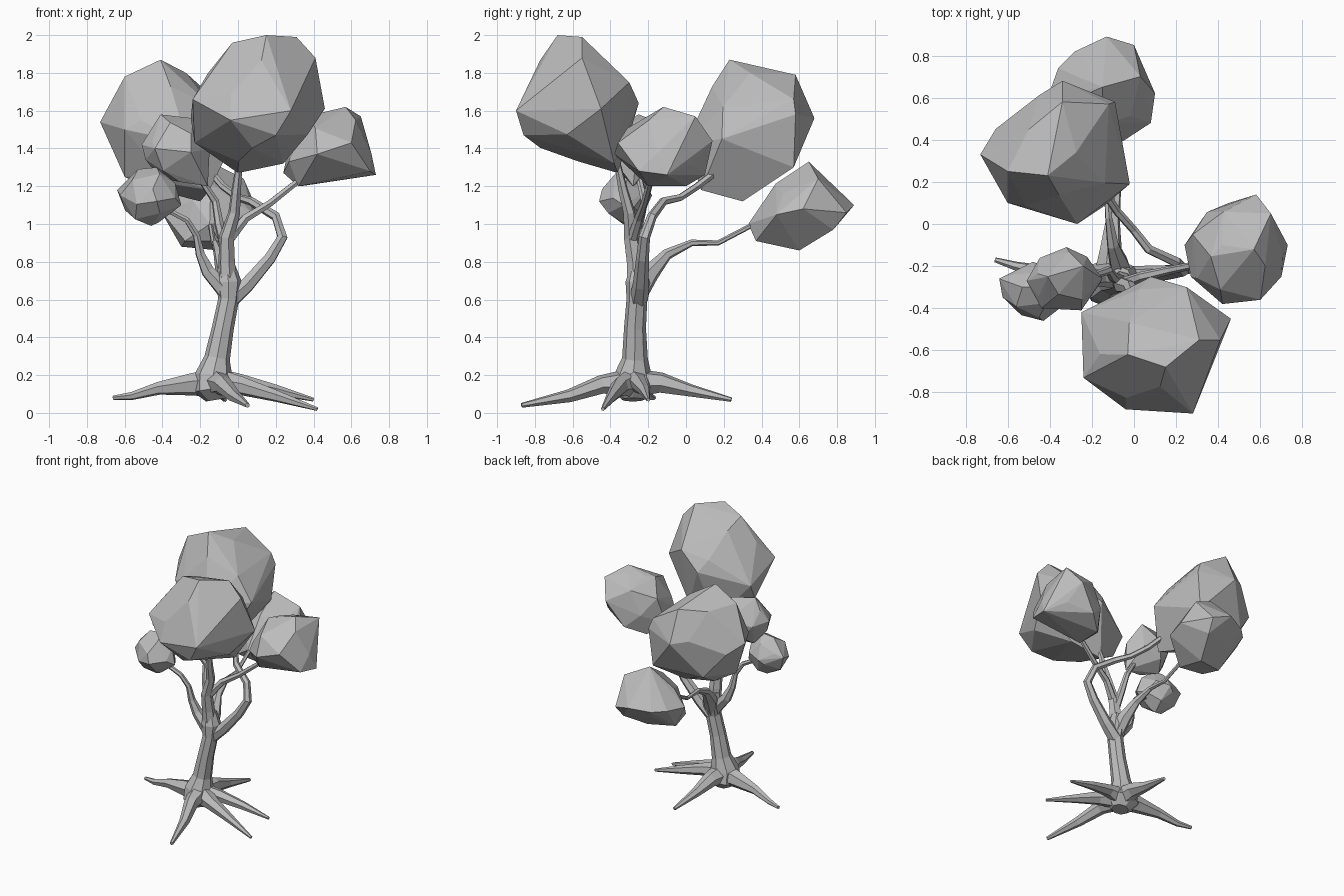
import bpy
import bmesh
import math
from mathutils import Vector

# Remove the default object only
default_cube = bpy.data.objects.get("Cube")
if default_cube:
    bpy.data.objects.remove(default_cube, do_unlink=True)

# One plain grey for the whole tree
grey = bpy.data.materials.new("plain_grey")
grey.use_nodes = True
grey_colour = (0.5, 0.5, 0.5, 1)
grey.diffuse_color = grey_colour
grey.node_tree.nodes["Principled BSDF"].inputs["Base Color"].default_value = grey_colour


def finish(name, bm):
    """Turn a bmesh into a flat-shaded object."""
    bmesh.ops.recalc_face_normals(bm, faces=bm.faces[:])
    mesh = bpy.data.meshes.new(name)
    bm.to_mesh(mesh)
    bm.free()
    mesh.materials.append(grey)
    obj = bpy.data.objects.new(name, mesh)
    bpy.context.collection.objects.link(obj)
    return obj


def limb(name, path, sides=6):
    """Tapered low-poly tube through points of (x, y, z, radius)."""
    bm = bmesh.new()
    points = [Vector(p[:3]) for p in path]
    last = len(points) - 1
    axis = (points[1] - points[0]).normalized()
    across = axis.orthogonal().normalized()
    rings = []
    for i, (point, step) in enumerate(zip(points, path)):
        ahead = (points[min(i + 1, last)] - points[max(i - 1, 0)]).normalized()
        across = axis.rotation_difference(ahead) @ across
        axis = ahead
        side = axis.cross(across)
        ring = []
        for k in range(sides):
            angle = math.tau * k / sides
            offset = across * math.cos(angle) + side * math.sin(angle)
            ring.append(bm.verts.new(point + offset * step[3]))
        rings.append(ring)
    for low, high in zip(rings, rings[1:]):
        for k in range(sides):
            n = (k + 1) % sides
            bm.faces.new((low[k], low[n], high[n], high[k]))
    bm.faces.new(rings[0])
    bm.faces.new(rings[-1])
    return finish(name, bm)


def foliage(name, corners, core, turn=0, fill=18):
    """Faceted clump: a hull round its main corners and a rounded core."""
    low = Vector(min(c[i] for c in corners) for i in range(3))
    high = Vector(max(c[i] for c in corners) for i in range(3))
    centre, half = (low + high) / 2, (high - low) / 2
    bm = bmesh.new()
    for c in corners:
        bm.verts.new(c)
    for i in range(fill):
        # evenly spread points on the core, wound in a spiral
        z = 1 - (2 * i + 1) / fill
        angle = turn + i * math.pi * (3 - math.sqrt(5))
        r = math.sqrt(1 - z * z) * core
        bm.verts.new(centre + Vector((half.x * r * math.cos(angle),
                                      half.y * r * math.sin(angle),
                                      half.z * z * core)))
    bmesh.ops.convex_hull(bm, input=bm.verts[:])
    loose = [v for v in bm.verts if not v.link_faces]
    bmesh.ops.delete(bm, geom=loose, context='VERTS')
    bmesh.ops.dissolve_limit(bm, angle_limit=math.radians(5),
                             verts=bm.verts[:], edges=bm.edges[:])
    return finish(name, bm)


# Trunk, flared at the foot and at the fork
limb("trunk", [(-.11, -.28, .07, .06), (-.12, -.28, .13, .12),
               (-.13, -.28, .2, .1), (-.11, -.27, .29, .068),
               (-.08, -.27, .45, .058), (-.05, -.26, .6, .055),
               (-.05, -.25, .69, .07), (-.06, -.25, .78, .045)], sides=8)

# Roots, all leaving the foot of the trunk
roots = {
    "left_root": [(.03, -.35, .14, .05), (.2, -.39, .09, .032), (.42, -.44, .02, .01)],
    "left_back_root": [(.02, -.25, .16, .045), (.2, -.22, .12, .03), (.4, -.2, .07, .01)],
    "front_root": [(-.08, -.45, .15, .05), (-.02, -.62, .09, .035), (.05, -.87, .04, .013)],
    "right_root": [(-.25, -.26, .15, .06), (-.42, -.23, .13, .035),
                   (-.56, -.2, .09, .022), (-.66, -.17, .08, .012)],
    "back_root": [(-.11, -.13, .16, .055), (-.1, .02, .12, .034), (-.07, .24, .07, .012)],
}
for name, path in roots.items():
    limb(name, [(-.12, -.28, .16, .08)] + path)

# Branches, each ending inside its foliage
limb("centre_branch", [(-.05, -.26, .64, .05), (-.06, -.27, .8, .045),
                       (-.06, -.29, .93, .04), (-.02, -.3, 1.06, .032),
                       (-.01, -.33, 1.17, .026), (.01, -.37, 1.35, .016)])
limb("right_branch", [(-.06, -.26, .64, .05), (-.16, -.26, .75, .038),
                      (-.2, -.27, .84, .026), (-.22, -.28, .94, .019),
                      (-.27, -.3, 1.02, .017), (-.42, -.32, 1.1, .015)])
limb("left_loop_branch", [(-.04, -.25, .6, .05), (.05, -.24, .68, .042),
                          (.17, -.23, .82, .034), (.235, -.22, .93, .03),
                          (.2, -.18, 1.04, .026), (.07, -.12, 1.12, .023),
                          (0, -.03, 1.14, .02), (-.08, .06, 1.2, .02),
                          (-.14, .15, 1.27, .02)])
limb("left_branch", [(-.04, -.28, .93, .03), (.04, -.25, 1.03, .025),
                     (.17, -.22, 1.11, .02), (.36, -.18, 1.26, .016)])
limb("back_branch", [(-.05, -.25, .62, .045), (-.07, -.19, .74, .05),
                     (-.1, -.1, .84, .03), (-.12, .03, .9, .018),
                     (-.13, .17, .9, .014), (-.15, .4, 1.02, .013)])
limb("upper_right_branch", [(-.06, -.27, .85, .03), (-.1, -.25, 1, .025),
                            (-.12, -.22, 1.12, .02), (-.24, -.26, 1.3, .015)])

# Foliage clumps
foliage("front_foliage", [
    (.15, -.68, 2), (.31, -.55, 1.99), (-.03, -.62, 1.96), (.25, -.3, 1.75),
    (.08, -.25, 1.64), (-.25, -.42, 1.56), (-.24, -.73, 1.66), (-.04, -.88, 1.55),
    (.28, -.9, 1.6), (.46, -.45, 1.61), (.41, -.55, 1.88), (.2, -.86, 1.47),
    (0, -.36, 1.27), (.24, -.38, 1.32), (-.23, -.5, 1.43)], core=.88)
foliage("back_foliage", [
    (-.41, .23, 1.87), (-.6, .25, 1.78), (-.34, .58, 1.79), (-.12, .57, 1.66),
    (-.73, .33, 1.54), (-.09, .58, 1.58), (-.34, .68, 1.56), (-.02, .19, 1.45),
    (-.27, 0, 1.43), (-.6, .1, 1.5), (-.2, .3, 1.12), (-.15, .08, 1.18),
    (-.12, .57, 1.3), (-.6, .25, 1.25)], core=.86)
foliage("left_foliage", [
    (.57, -.12, 1.62), (.42, -.1, 1.58), (.65, .05, 1.57), (.73, -.1, 1.26),
    (.7, -.25, 1.28), (.24, -.1, 1.27), (.32, -.2, 1.2), (.42, -.38, 1.37),
    (.27, -.25, 1.33), (.6, -.36, 1.43), (.58, .14, 1.44), (.45, .1, 1.26),
    (.33, 0, 1.2)], core=.92, turn=1)
foliage("low_back_foliage", [
    (-.15, .65, 1.33), (-.13, .89, 1.1), (.1, .62, 1.08), (.08, .48, 1.05),
    (-.41, .6, 1.07), (-.36, .74, 1.08), (-.15, .33, 1), (-.28, .4, .91),
    (-.1, .37, .91), (-.3, .55, .88), (-.1, .6, .86), (0, .85, 1.06),
    (-.28, .82, 1.08), (-.02, .78, .97), (-.15, .47, 1.17),
    (.03, .7, 1.24)], core=.7)
foliage("right_foliage", [
    (-.51, -.27, 1.42), (-.41, -.25, 1.58), (-.24, -.2, 1.56), (-.15, -.26, 1.4),
    (-.16, -.28, 1.2), (-.44, -.4, 1.4), (-.25, -.41, 1.38),
    (-.32, -.11, 1.4)], core=.93, turn=2)
foliage("low_right_foliage", [
    (-.64, -.26, 1.18), (-.53, -.3, 1.29), (-.43, -.3, 1.3), (-.3, -.33, 1.1),
    (-.46, -.32, .99), (-.43, -.46, 1.12), (-.48, -.18, 1.15)], core=.93, turn=3)
